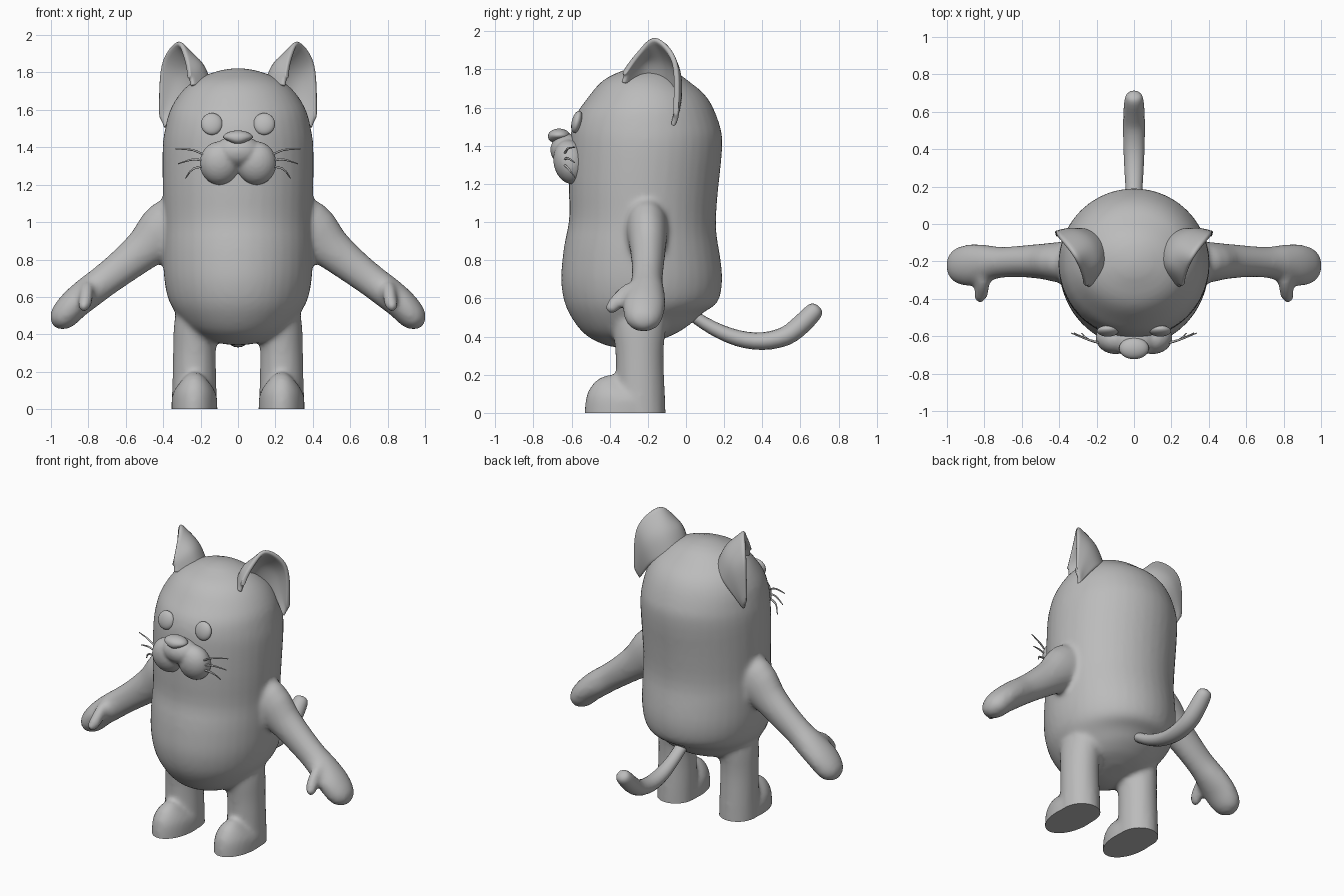
import bpy, bmesh, math
from mathutils import Vector

if "Cube" in bpy.data.objects:
    bpy.data.objects.remove(bpy.data.objects["Cube"])

grey = bpy.data.materials.new("soft grey")
grey.diffuse_color = (0.5, 0.5, 0.5, 1)
grey.use_nodes = True
grey.node_tree.nodes["Principled BSDF"].inputs["Base Color"].default_value = grey.diffuse_color


def smooth(ob, angle=50):
    bpy.ops.object.select_all(action='DESELECT')
    ob.select_set(True)
    bpy.context.view_layer.objects.active = ob
    bpy.ops.object.shade_smooth_by_angle(angle=math.radians(angle))


def make(name, bm):
    bmesh.ops.recalc_face_normals(bm, faces=bm.faces)
    me = bpy.data.meshes.new(name)
    bm.to_mesh(me)
    bm.free()
    me.materials.append(grey)
    ob = bpy.data.objects.new(name, me)
    bpy.context.collection.objects.link(ob)
    return ob


def spline(pts, steps):
    """Catmull-Rom through points of any dimension."""
    out = []
    for i in range(len(pts) - 1):
        p0, p1, p2, p3 = pts[max(i - 1, 0)], pts[i], pts[i + 1], pts[min(i + 2, len(pts) - 1)]
        for s in range(steps):
            t = s / steps
            out.append([b + 0.5 * t * (c - a + t * (2 * a - 5 * b + 4 * c - d + t * (3 * (b - c) + d - a)))
                        for a, b, c, d in zip(p0, p1, p2, p3)])
    return out + [list(pts[-1])]


def loft(bm, rings, u, n=24, steps=3, mirror=1):
    """Elliptical tube; ring = x, y, z, radius along u, radius across u."""
    rings = spline(rings, steps)
    u = Vector(u)
    mids = [Vector(r[:3]) for r in rings]
    loops = []
    for i, r in enumerate(rings):
        tan = (mids[min(i + 1, len(mids) - 1)] - mids[max(i - 1, 0)]).normalized()
        w = tan.cross(u).normalized()
        loop = []
        for k in range(n):
            a = math.tau * k / n
            p = mids[i] + u * max(r[3], .003) * math.cos(a) + w * max(r[4], .003) * math.sin(a)
            loop.append(bm.verts.new((p.x * mirror, p.y, p.z)))
        loops.append(loop)
    faces = [bm.faces.new(loops[0]), bm.faces.new(loops[-1])]
    for a, b in zip(loops, loops[1:]):
        for k in range(n):
            j = (k + 1) % n
            faces.append(bm.faces.new((a[k], a[j], b[j], b[k])))
    bmesh.ops.recalc_face_normals(bm, faces=faces)


def ball(bm, c, r, tilt=0):
    vs = bmesh.ops.create_uvsphere(bm, u_segments=24, v_segments=14, radius=1)['verts']
    for v in vs:
        x, y, z = v.co.x * r[0], v.co.y * r[1], v.co.z * r[2]
        v.co = (c[0] + x, c[1] + y * math.cos(tilt) - z * math.sin(tilt),
                c[2] + y * math.sin(tilt) + z * math.cos(tilt))


def fuse(ob, voxel, iterations):
    """Blend overlapping solids into one skin and bake the result."""
    m = ob.modifiers.new("fuse", 'REMESH')
    m.mode, m.voxel_size = 'VOXEL', voxel
    s = ob.modifiers.new("soften", 'SMOOTH')
    s.factor, s.iterations = 0.5, iterations
    dg = bpy.context.evaluated_depsgraph_get()
    me = bpy.data.meshes.new_from_object(ob.evaluated_get(dg))
    ob.modifiers.clear()
    ob.data = me
    if not me.materials:
        me.materials.append(grey)


# body: front y, back y, half width by height
bm = bmesh.new()
profile = [(.365, -.28, -.12, .06), (.385, -.38, -.03, .17), (.43, -.48, .05, .25), (.5, -.575, .12, .32),
           (.58, -.635, .17, .37), (.7, -.655, .19, .395), (.85, -.642, .175, .4), (1, -.613, .157, .397),
           (1.2, -.615, .17, .403), (1.4, -.608, .19, .403), (1.5, -.595, .183, .39), (1.6, -.55, .145, .363),
           (1.7, -.475, .07, .3), (1.77, -.38, -.02, .21), (1.81, -.29, -.11, .1), (1.823, -.22, -.18, .02)]
loft(bm, [(0, (f + b) / 2, z, w, (b - f) / 2) for z, f, b, w in profile], (1, 0, 0), 40)
for s in (1, -1):
    # leg, then foot (both run below the floor and are trimmed flat)
    loft(bm, [(.233, -.24, -.07, .122, .135), (.233, -.24, .1, .119, .13), (.233, -.243, .3, .115, .126),
              (.226, -.245, .45, .117, .14), (.21, -.24, .6, .11, .15)], (1, 0, 0), mirror=s)
    loft(bm, [(.233, -.318, -.07, .123, .213), (.233, -.318, .05, .122, .211), (.233, -.315, .09, .112, .196),
              (.233, -.308, .115, .085, .16), (.233, -.3, .124, .03, .07)], (1, 0, 0), 32, mirror=s)
    # arm with mitten hand
    loft(bm, [(.26, -.205, 1.0, .11, .16), (.38, -.205, .96, .11, .155), (.49, -.2, .865, .095, .115),
              (.6, -.2, .775, .085, .097), (.71, -.205, .69, .083, .088), (.79, -.21, .63, .098, .087),
              (.87, -.22, .565, .112, .083), (.93, -.222, .5, .1, .076), (.962, -.222, .46, .072, .054),
              (.978, -.222, .437, .02, .015)], (0, 1, 0), mirror=s)
    # thumb
    loft(bm, [(.80, -.24, .66, .04, .045), (.808, -.31, .63, .038, .045), (.815, -.365, .58, .037, .04),
              (.822, -.395, .545, .032, .033), (.825, -.41, .525, .012, .012)], (1, 0, 0), 16, mirror=s)
body = make("body", bm)
fuse(body, .016, 8)
bm = bmesh.new()
bm.from_mesh(body.data)
cut = bmesh.ops.bisect_plane(bm, geom=bm.verts[:] + bm.edges[:] + bm.faces[:], plane_co=(0, 0, 0),
                             plane_no=(0, 0, 1), clear_inner=True)['geom_cut']
bmesh.ops.holes_fill(bm, edges=[e for e in cut if isinstance(e, bmesh.types.BMEdge)], sides=0)
bm.to_mesh(body.data)
bm.free()
smooth(body, 60)

# muzzle: two cheeks and a bridge
bm = bmesh.new()
for s in (1, -1):
    ball(bm, (s * .098, -.607, 1.315), (.108, .088, .118), .2)
ball(bm, (0, -.622, 1.38), (.125, .09, .085), .2)
muzzle = make("muzzle", bm)
fuse(muzzle, .01, 6)
smooth(muzzle, 80)

# nose: wide on top, pointed below
bm = bmesh.new()
ball(bm, (0, -.665, 1.452), (.08, .058, .038))
for v in bm.verts:
    if v.co.z < 1.452:
        v.co.x *= 1 - (1.452 - v.co.z) * 13
        v.co.y -= (1.452 - v.co.z) * .2
smooth(make("nose", bm), 80)

# ear cup: base on the head, bulged back, open rim
base = [(.25, -.335, 1.73), (.15, -.22, 1.72), (.165, -.10, 1.70), (.27, -.035, 1.65), (.395, -.07, 1.5)]
back = [(.255, -.325, 1.76), (.20, -.22, 1.84), (.235, -.10, 1.84), (.335, -.035, 1.76), (.405, -.055, 1.53)]
rim = [(.262, -.33, 1.775), (.285, -.255, 1.88), (.325, -.165, 1.965), (.41, -.06, 1.84), (.42, -.055, 1.56)]
rows = [spline(r, 4) for r in (base, back, rim)]
cols = [spline(c, 4) for c in zip(*rows)]
for s, side in ((1, "left"), (-1, "right")):
    bm = bmesh.new()
    grid = [[bm.verts.new((p[0] * s, p[1], p[2])) for p in c] for c in cols]
    for a, b in zip(grid, grid[1:]):
        for j in range(len(a) - 1):
            bm.faces.new((a[j], a[j + 1], b[j + 1], b[j]))
    ear = make(side + "_ear", bm)
    m = ear.modifiers.new("thickness", 'SOLIDIFY')
    m.thickness, m.offset = .028, 0
    m = ear.modifiers.new("round", 'SUBSURF')
    m.levels = m.render_levels = 1
    smooth(ear, 60)

    # eye
    bm = bmesh.new()
    ball(bm, (s * .14, -.572, 1.525), (.058, .027, .06), -.25)
    smooth(make(side + "_eye", bm), 80)

    # whiskers
    bm = bmesh.new()
    for z0, z1, z2, x2 in ((1.35, 1.385, 1.392, .335), (1.325, 1.335, 1.312, .32), (1.3, 1.285, 1.235, .28)):
        loft(bm, [(.165, -.64, z0, .006, .006), (.24, -.62, z1, .006, .006),
                  (x2, -.583, z2, .003, .003)], (0, .3, .954), 6, mirror=s)
    smooth(make(side + "_whiskers", bm), 80)

# tail
bm = bmesh.new()
loft(bm, [(0, .02, .52, .04, .03), (0, .14, .445, .042, .036), (0, .27, .392, .05, .042), (0, .40, .376, .056, .046),
          (0, .52, .402, .058, .05), (0, .6, .46, .056, .052), (0, .665, .525, .05, .048),
          (0, .69, .548, .036, .034), (0, .698, .556, .01, .01)], (1, 0, 0), 16)
smooth(make("tail", bm), 60)
